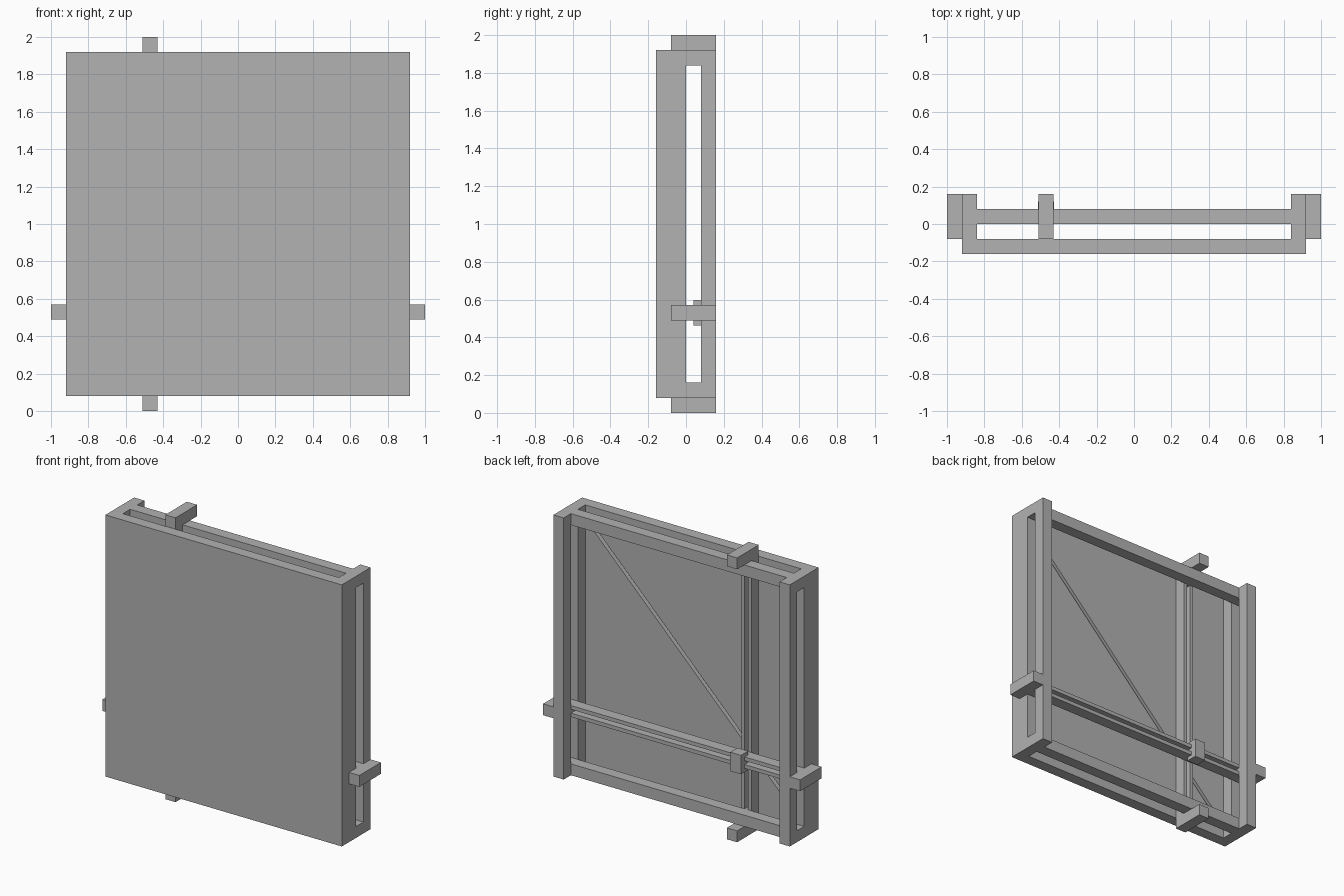
import bpy
import math

if "Cube" in bpy.data.objects:
    bpy.data.objects.remove(bpy.data.objects["Cube"])

U = 0.08           # bar thickness; the whole frame is laid out on this module
S = U / 3          # slot width
W = 0.92           # half width of the panel
Z0, Z1 = U, 2 - U  # bottom and top of the panel
CX, CZ = -0.47, 0.53  # carriage position, on the panel diagonal

grey = bpy.data.materials.new("grey")
grey.diffuse_color = (0.445, 0.445, 0.445, 1)
grey.use_nodes = True
grey.node_tree.nodes["Principled BSDF"].inputs["Base Color"].default_value = grey.diffuse_color


def box(name, x, y, z):
    """Box spanning the three (low, high) ranges."""
    bpy.ops.mesh.primitive_cube_add(size=1, location=[sum(r) / 2 for r in (x, y, z)])
    ob = bpy.context.object
    ob.name = name
    ob.scale = [r[1] - r[0] for r in (x, y, z)]
    bpy.ops.object.transform_apply(location=False, rotation=False, scale=True)
    ob.data.materials.append(grey)
    return ob


def cut(ob, cutter):
    mod = ob.modifiers.new("slot", "BOOLEAN")
    mod.operation = "DIFFERENCE"
    mod.solver = "EXACT"
    mod.object = cutter
    cutter.hide_render = True
    cutter.display_type = "WIRE"


# Front panel with a diagonal groove in its back face
panel = box("front_panel", (-W, W), (-2 * U, -U), (Z0, Z1))
half = 0.84 * math.sqrt(2)
groove = box("groove_cutter", (-half, half), (-1.5 * U, -0.5 * U), (1 - S / 2, 1 + S / 2))
groove.rotation_euler.y = -math.pi / 4
cut(panel, groove)

# Side bars and rear posts
for side, s in (("left", -1), ("right", 1)):
    x = sorted((s * (W - U), s * W))
    box(side + "_side_bar", x, (-U, 0), (Z0, Z1))
    box(side + "_rear_post", x, (U, 2 * U), (Z0, Z1))
    # End block of the horizontal slider
    box(side + "_slider_end", sorted((s * W, s * 1.0)), (-U, 2 * U), (CZ - U / 2, CZ + U / 2))

# Top and bottom rails, with the end blocks of the vertical slider
for name, rail, end in (("bottom", (Z0, Z0 + U), (0, U)), ("top", (Z1 - U, Z1), (Z1, 2))):
    box(name + "_rail", (-W, W), (0, U), rail)
    box(name + "_slider_end", (CX - U / 2, CX + U / 2), (-U, 2 * U), end)

# Slotted sliders: a vertical one in front of a horizontal one
vertical = box("vertical_slider", (CX - U / 2, CX + U / 2), (-U, 0), (Z0, Z1))
cut(vertical, box("vertical_slot_cutter", (CX - S / 2, CX + S / 2), (-1.5 * U, U), (Z0 + U, Z1 - U)))
horizontal = box("horizontal_slider", (-W, W), (0, U), (CZ - U / 2, CZ + U / 2))
cut(horizontal, box("horizontal_slot_cutter", (-W + U, W - U), (-U, 2 * U), (CZ - S / 2, CZ + S / 2)))

# Carriage block and the pin that runs through both slots into the groove
box("carriage", (CX - U / 2 - 0.002, CX + U / 2 + 0.002), (U / 2, 1.5 * U), (CZ - U / 2 - S, CZ + U / 2 + S))
box("carriage_pin", (CX - 0.01, CX + 0.01), (-1.4 * U, U), (CZ - 0.01, CZ + 0.01))
